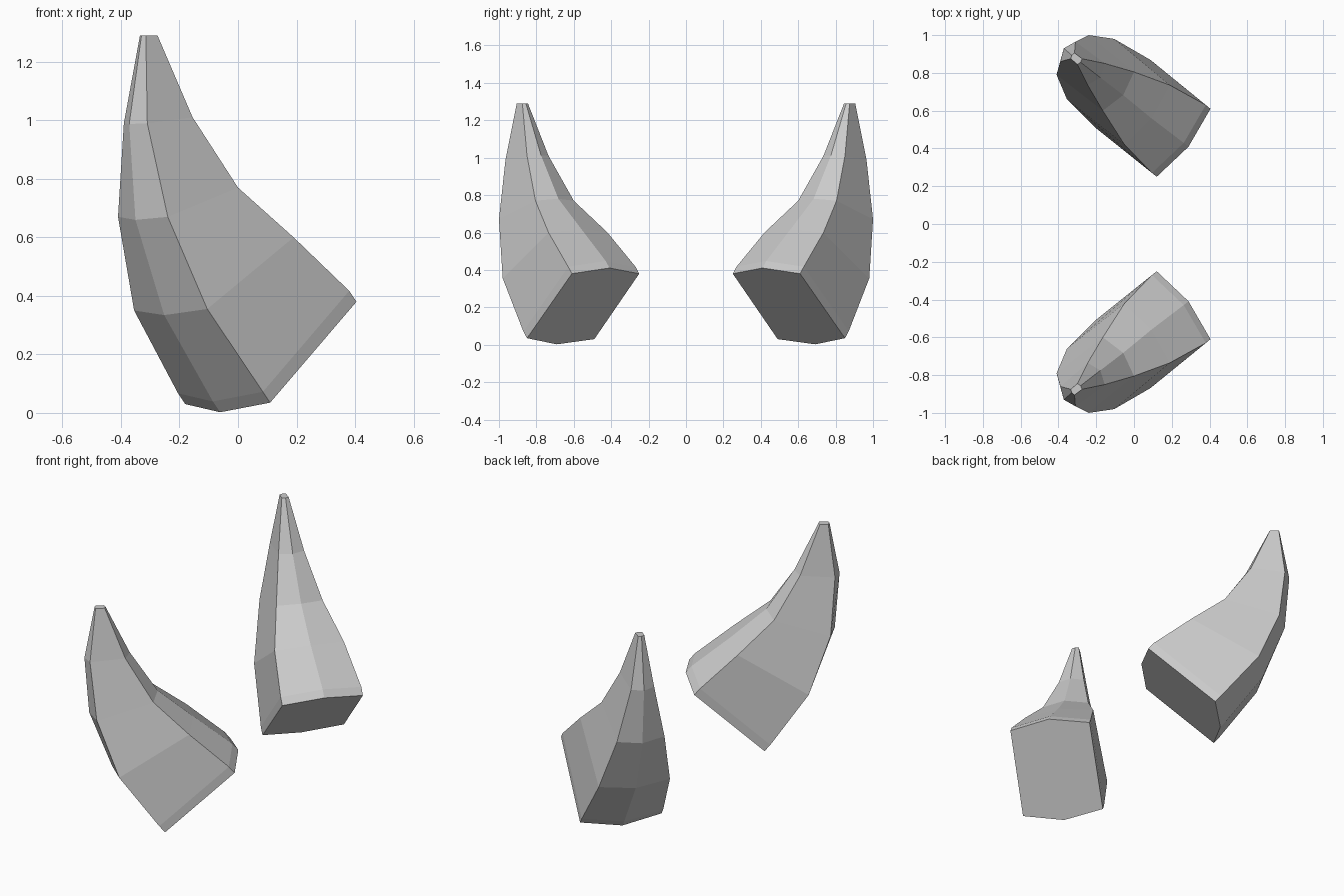
import bpy, bmesh
from mathutils import Vector

if "Cube" in bpy.data.objects:
    bpy.data.objects.remove(bpy.data.objects["Cube"])

# Cross-sections from base to tip: four corners (outer top, inner top,
# inner bottom, outer bottom) and how far the two mid ridges bulge out
SECTIONS = [
    ([(0.405, -0.61, 0.38), (0.12, -0.25, 0.38), (-0.18, -0.49, 0.03), (0.11, -0.85, 0.035)], 0.045),
    ([(0.19, -0.735, 0.60), (-0.05, -0.42, 0.60), (-0.355, -0.66, 0.35), (-0.105, -0.98, 0.355)], 0.034),
    ([(0.0, -0.805, 0.77), (-0.165, -0.60, 0.77), (-0.41, -0.79, 0.67), (-0.24, -1.0, 0.67)], 0.034),
    ([(-0.155, -0.85, 1.01), (-0.245, -0.735, 1.01), (-0.39, -0.86, 0.99), (-0.31, -0.965, 0.99)], 0.028),
    ([(-0.275, -0.875, 1.29), (-0.30, -0.845, 1.29), (-0.335, -0.875, 1.29), (-0.315, -0.905, 1.29)], 0.006),
]
RIM_OFFSET = Vector((-0.025, -0.02, 0.037))


def hexagon(corners, bulge):
    """Six-sided ring: the four corners plus a raised ridge above and below."""
    a, c, d, f = (Vector(p) for p in corners)
    top, bottom = (a + c) / 2, (d + f) / 2
    out = (top - bottom).normalized() * bulge
    return [a, top + out, c, d, bottom - out, f]


def make_horn(name, side):
    rings = [hexagon(*s) for s in SECTIONS]
    # Thin rim just above the cut base
    rings.insert(1, [p + RIM_OFFSET for p in rings[0]])

    bm = bmesh.new()
    loops = [[bm.verts.new((p.x, p.y * side, p.z)) for p in ring] for ring in rings]
    for lo, hi in zip(loops, loops[1:]):
        for i in range(6):
            j = (i + 1) % 6
            bm.faces.new((lo[i], lo[j], hi[j], hi[i]))
    # Base and tip caps
    bm.faces.new(loops[0])
    bm.faces.new(loops[-1])
    bmesh.ops.recalc_face_normals(bm, faces=bm.faces)

    mesh = bpy.data.meshes.new(name)
    bm.to_mesh(mesh)
    bm.free()
    horn = bpy.data.objects.new(name, mesh)
    bpy.context.collection.objects.link(horn)


# Mirrored pair
make_horn("horn_front", 1)
make_horn("horn_back", -1)
